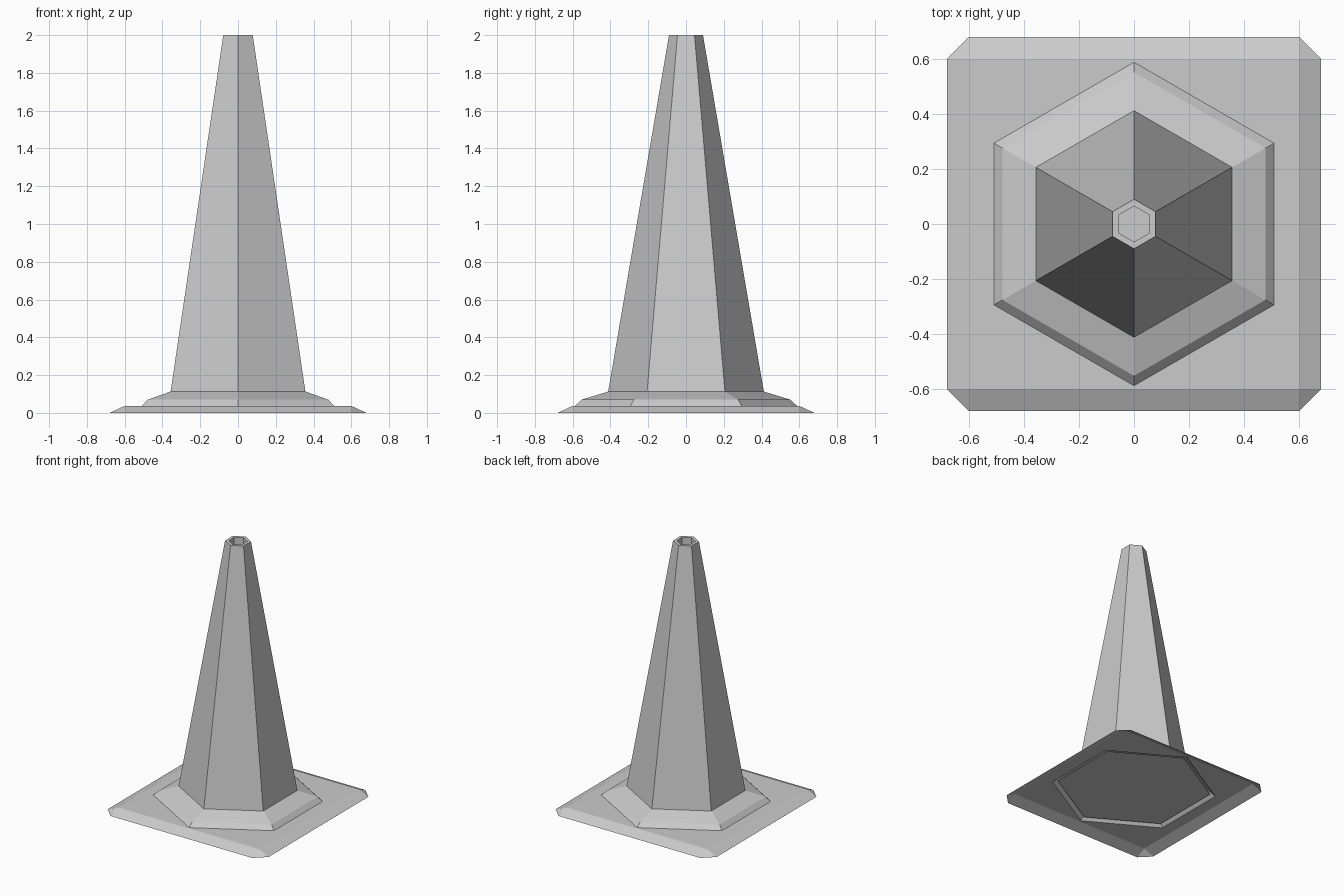
import bpy
import bmesh
from math import cos, sin, pi

cube = bpy.data.objects.get("Cube")
if cube:
    bpy.data.objects.remove(cube, do_unlink=True)

# Single plain grey material
GREY = (0.6, 0.6, 0.6, 1.0)
grey = bpy.data.materials.new("plain grey")
grey.use_nodes = True
grey.diffuse_color = GREY
grey.node_tree.nodes["Principled BSDF"].inputs["Base Color"].default_value = GREY

SIDES = 6
SHEET_Z = 0.037     # height of the base sheet
SKIRT_R = 0.588     # outer radius of the skirt


def hex_ring(bm, radius, z):
    """Hexagon of vertices with points on the y axis."""
    angles = [pi / 2 + 2 * pi * i / SIDES for i in range(SIDES)]
    return [bm.verts.new((radius * cos(a), radius * sin(a), z)) for a in angles]


def loop_edges(bm, ring):
    return [bm.edges.new((v, ring[i - 1])) for i, v in enumerate(ring)]


def finish(bm, name):
    mesh = bpy.data.meshes.new(name)
    bm.to_mesh(mesh)
    bm.free()
    mesh.materials.append(grey)
    obj = bpy.data.objects.new(name, mesh)
    bpy.context.collection.objects.link(obj)
    return obj


# Cone body: skirt lip, shoulder, tall taper, rim and recessed tip
profile = [(SKIRT_R, SHEET_Z), (0.552, 0.07), (0.412, 0.113),
           (0.09, 2.0), (0.065, 2.0), (0.065, 1.8)]
bm = bmesh.new()
rings = [hex_ring(bm, r, z) for r, z in profile]
for low, high in zip(rings, rings[1:]):
    for i in range(SIDES):
        j = (i + 1) % SIDES
        bm.faces.new((low[i], low[j], high[j], high[i]))
bm.faces.new(rings[-1])
finish(bm, "cone_body")

# Flat underside panel, set just inside the skirt
bm = bmesh.new()
bm.faces.new(reversed(hex_ring(bm, 0.55, 0.05)))
finish(bm, "cone_underside")

# Base sheet: square top with a hexagonal opening and sloping clipped edges
TOP, FOOT = 0.6, 0.68
bm = bmesh.new()
corners = [(1, 1), (-1, 1), (-1, -1), (1, -1)]
top = [bm.verts.new((sx * TOP, sy * TOP, SHEET_Z)) for sx, sy in corners]
feet = []
for sx, sy in corners:
    along_x = bm.verts.new((sx * TOP, sy * FOOT, 0))
    along_y = bm.verts.new((sx * FOOT, sy * TOP, 0))
    feet.append((along_y, along_x) if sx == sy else (along_x, along_y))
opening = hex_ring(bm, SKIRT_R, SHEET_Z)
edges = loop_edges(bm, top) + loop_edges(bm, opening)
bmesh.ops.triangle_fill(bm, use_beauty=True, edges=edges, normal=(0, 0, 1))
for i in range(4):
    j = (i + 1) % 4
    bm.faces.new((feet[i][0], feet[i][1], top[i]))
    bm.faces.new((feet[i][1], feet[j][0], top[j], top[i]))
bmesh.ops.recalc_face_normals(bm, faces=bm.faces)
if sum(f.normal.z for f in bm.faces) < 0:
    bmesh.ops.reverse_faces(bm, faces=bm.faces)
finish(bm, "base_sheet")
